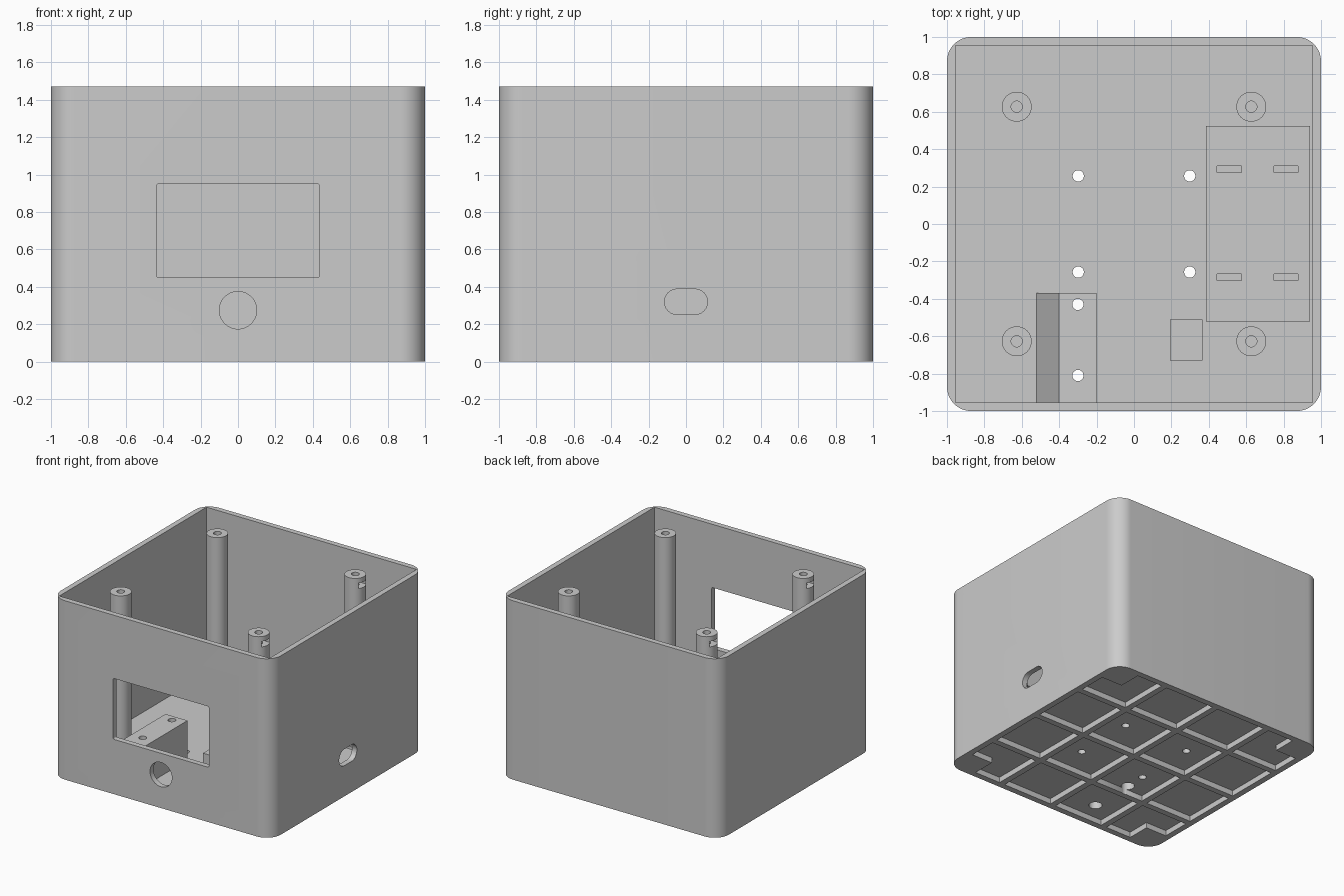
import bpy, bmesh
from math import cos, sin, pi

if "Cube" in bpy.data.objects:
    bpy.data.objects.remove(bpy.data.objects["Cube"])

grey = bpy.data.materials.new("light_grey_plastic")
grey.use_nodes = True
tone = (0.6, 0.6, 0.6, 1)
grey.diffuse_color = tone
grey.node_tree.nodes["Principled BSDF"].inputs["Base Color"].default_value = tone

AXES = {
    "x": lambda a, b, c: (c, a, b),
    "y": lambda a, b, c: (a, c, b),
    "z": lambda a, b, c: (a, b, c),
}


def rect(x0, x1, y0, y1):
    return [(x0, y0), (x1, y0), (x1, y1), (x0, y1)]


def rounded(cx, cy, hx, hy, r, steps=8):
    """Rounded rectangle outline around a centre."""
    pts = []
    for q, (sx, sy) in enumerate([(1, 1), (-1, 1), (-1, -1), (1, -1)]):
        for i in range(steps + 1):
            a = (q + i / steps) * pi / 2
            p = (cx + sx * (hx - r) + r * cos(a), cy + sy * (hy - r) + r * sin(a))
            if not pts or abs(p[0] - pts[-1][0]) + abs(p[1] - pts[-1][1]) > 1e-5:
                pts.append(p)
    if abs(pts[0][0] - pts[-1][0]) + abs(pts[0][1] - pts[-1][1]) < 1e-5:
        pts.pop()
    return pts


def circle(cx, cy, r, n=32):
    return [(cx + r * cos(2 * pi * i / n), cy + r * sin(2 * pi * i / n)) for i in range(n)]


def prisms(name, outlines, lo, hi, axis="z"):
    """One object made of straight extrusions of the given outlines."""
    bm = bmesh.new()
    for pts in outlines:
        low = [bm.verts.new(AXES[axis](a, b, lo)) for a, b in pts]
        high = [bm.verts.new(AXES[axis](a, b, hi)) for a, b in pts]
        bm.faces.new(low)
        bm.faces.new(high)
        for i in range(len(pts)):
            j = (i + 1) % len(pts)
            bm.faces.new((low[i], low[j], high[j], high[i]))
    bmesh.ops.recalc_face_normals(bm, faces=bm.faces[:])
    mesh = bpy.data.meshes.new(name)
    bm.to_mesh(mesh)
    bm.free()
    mesh.materials.append(grey)
    obj = bpy.data.objects.new(name, mesh)
    bpy.context.collection.objects.link(obj)
    return obj


def activate(obj):
    bpy.ops.object.select_all(action="DESELECT")
    obj.select_set(True)
    bpy.context.view_layer.objects.active = obj


def cut(obj, cutters):
    activate(obj)
    for cutter in cutters:
        mod = obj.modifiers.new("cut", "BOOLEAN")
        mod.operation = "DIFFERENCE"
        mod.solver = "EXACT"
        mod.object = cutter
        bpy.ops.object.modifier_apply(modifier=mod.name)


HEIGHT, FLOOR, INNER, POCKET = 1.47, 0.1, 0.955, 0.045
POST, POST_R = 0.627, 0.08
BLOCK_TOP = 0.425
SIGNS = [(sx, sy) for sx in (-1, 1) for sy in (-1, 1)]

# Underside pockets between ribs, with a solid square left at each corner
pockets = []
for sx, sy in SIGNS:
    for a in ((0.025, 0.475), (0.525, 0.95)):
        for b in ((0.025, 0.475), (0.525, 0.95)):
            pts = rect(*a, *b)
            if a[1] == b[1] == 0.95:
                pts[2:3] = [(0.95, 0.76), (0.76, 0.76), (0.76, 0.95)]
            pockets.append([(sx * x, sy * y) for x, y in pts])

# Cutters
cavity = prisms("cavity_cutter", [rect(-INNER, INNER, -INNER, INNER)], FLOOR, 2)
pocket_cut = prisms("pocket_cutter", pockets, -0.1, POCKET)
window = prisms("window_cutter", [rounded(0, 0.7, 0.435, 0.25, 0.01, 3)], -1.1, -0.9, "y")
button = prisms("round_hole_cutter", [circle(0, 0.275, 0.1, 48)], -1.1, -0.9, "y")
port = prisms("port_cutter", [rounded(0, 0.32, 0.115, 0.068, 0.067)], 0.9, 1.1, "x")
board_holes = prisms("board_hole_cutter",
                     [circle(sx * 0.298, sy * 0.257, 0.03) for sx, sy in SIGNS], -0.1, 0.3)
block_spots = [(-0.3, -0.43), (-0.3, -0.81)]
screw_holes = prisms("screw_hole_cutter", [circle(x, y, 0.03) for x, y in block_spots], -0.1, 0.6)
head_holes = prisms("screw_head_cutter", [circle(x, y, 0.05) for x, y in block_spots], -0.1, 0.3)
post_holes = prisms("post_hole_cutter",
                    [circle(sx * POST, sy * POST, 0.03) for sx, sy in SIGNS], 1.1, 1.6)
nut_slots = prisms("nut_slot_cutter",
                   [[(sx * x, sy * POST + y) for x, y in rect(POST - 0.045, POST + 0.12, -0.05, 0.05)]
                    for sx, sy in SIGNS], 1.385, 1.43)
tie_slots = prisms("tie_slot_cutter",
                   [rect(x - 0.065, x + 0.065, y - 0.018, y + 0.018)
                    for x in (0.51, 0.813) for y in (0.293, -0.285)], 0.12, 0.4)
cutters = [cavity, pocket_cut, window, button, port, board_holes, screw_holes,
           head_holes, post_holes, nut_slots, tie_slots]

# Open box with rounded outer corners
shell = prisms("box_shell", [rounded(0, 0, 1, 1, 0.13, 14)], 0, HEIGHT)
cut(shell, [cavity, pocket_cut, window, button, port, board_holes, screw_holes, head_holes])

# Four lid screw posts
posts = prisms("lid_posts", [circle(sx * POST, sy * POST, POST_R, 40) for sx, sy in SIGNS],
               FLOOR - 0.02, HEIGHT)
cut(posts, [post_holes, nut_slots])

# Mounting block under the window, with one sloping side
profile = [(-0.53, FLOOR - 0.02), (-0.2, FLOOR - 0.02), (-0.2, BLOCK_TOP), (-0.4, BLOCK_TOP)]
block = prisms("mounting_block", [profile], -0.96, -0.37, "y")
cut(block, [screw_holes, head_holes])

# Raised tray beside the port, and a small support
tray = prisms("module_tray", [rect(0.385, 0.94, -0.52, 0.525)], FLOOR - 0.02, 0.22)
cut(tray, [tie_slots])
support = prisms("small_support", [rect(0.193, 0.365, -0.73, -0.51)], FLOOR - 0.02, 0.4)

for cutter in cutters:
    bpy.data.objects.remove(cutter)

for obj in (shell, posts, block, tray, support):
    activate(obj)
    bpy.ops.object.shade_smooth_by_angle(angle=pi / 6)
